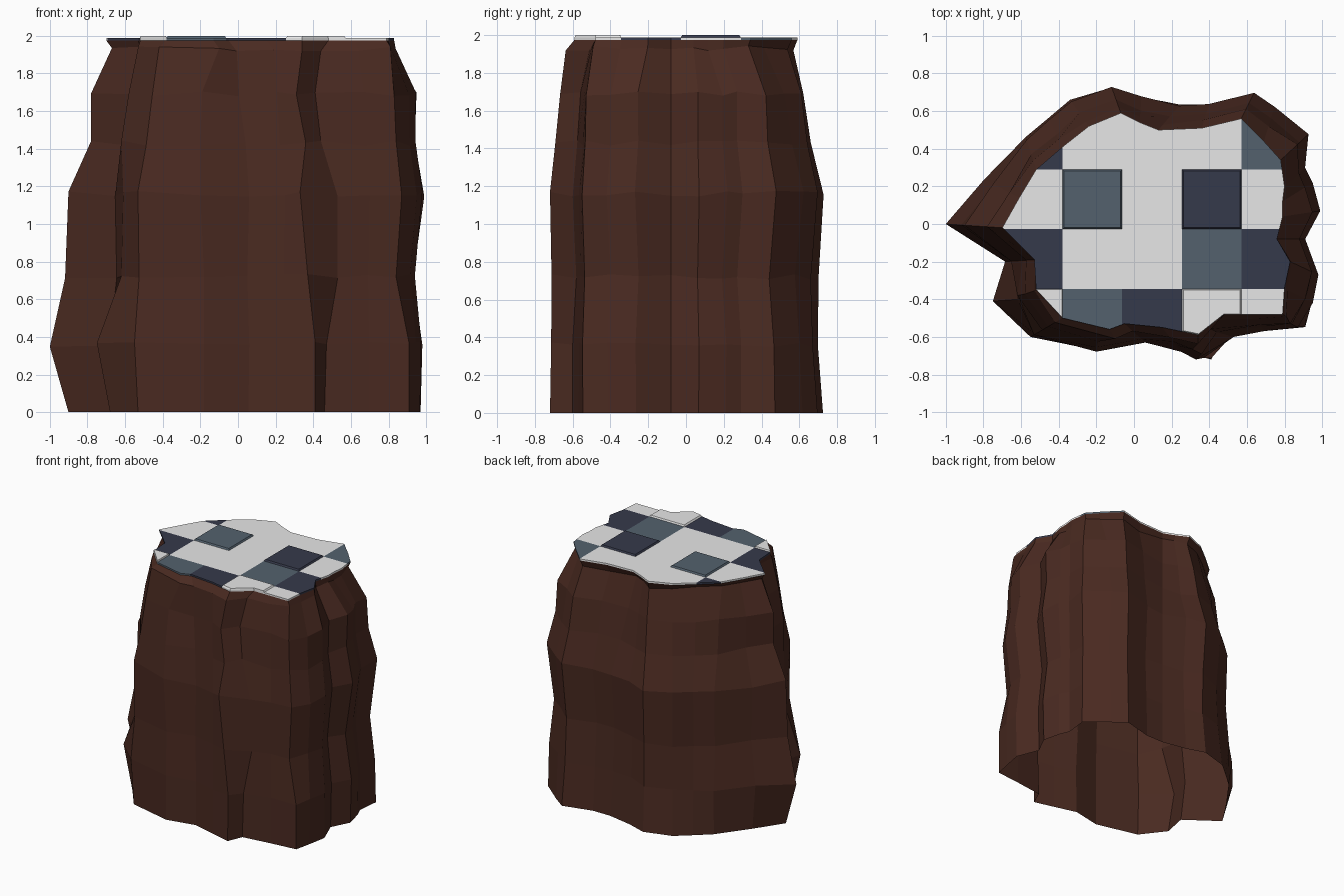
import bpy, bmesh, math, random
from mathutils import Vector

random.seed(4)
old_cube = bpy.data.objects.get("Cube")
if old_cube:
    bpy.data.objects.remove(old_cube)


def make_material(name, colour):
    mat = bpy.data.materials.new(name)
    mat.use_nodes = True
    rgba = (*colour, 1)
    mat.diffuse_color = rgba
    for node in mat.node_tree.nodes:
        if node.type == 'BSDF_PRINCIPLED':
            node.inputs["Base Color"].default_value = rgba
            node.inputs["Roughness"].default_value = 0.9
    return mat


def finish(name, bm, materials):
    mesh = bpy.data.meshes.new(name)
    bm.to_mesh(mesh)
    bm.free()
    for mat in materials:
        mesh.materials.append(mat)
    obj = bpy.data.objects.new(name, mesh)
    bpy.context.collection.objects.link(obj)
    return obj


brown = make_material("brown rock", (.068, .023, .015))
light = make_material("light tile", (.8, .8, .8))
slate = make_material("slate blue tile", (.087, .12, .155))
navy = make_material("dark navy tile", (.036, .041, .07))

# Plateau outline, and the matching outline where the rock is widest
rim = [(-.70, -.02), (-.61, .14), (-.52, .29), (-.38, .41), (-.24, .52),
       (-.07, .59), (.03, .54), (.13, .50), (.36, .51), (.57, .56),
       (.69, .44), (.78, .34), (.80, .2), (.79, .12), (.79, .04),
       (.76, -.08), (.83, -.2), (.80, -.34), (.79, -.48), (.62, -.48),
       (.48, -.48), (.34, -.59), (.15, -.55), (-.05, -.53), (-.13, -.56),
       (-.38, -.5), (-.52, -.35), (-.53, -.19)]
foot = [(-1, 0), (-.8, .24), (-.58, .48), (-.46, .57), (-.34, .66),
        (-.12, .73), (.04, .68), (.25, .64), (.4, .64), (.64, .70),
        (.75, .63), (.93, .48), (.91, .3), (.95, .22), (.99, .07),
        (.91, -.08), (.98, -.27), (.95, -.42), (.93, -.55), (.7, -.57),
        (.49, -.6), (.41, -.72), (.25, -.68), (.06, -.63), (-.18, -.68),
        (-.55, -.6), (-.75, -.41), (-.69, -.2)]
rim.reverse()
foot.reverse()

# Each level: height, then how far the rock bulges to -x, +x, front and back
levels = [(0, .67, .9, 1, 1), (.36, 1, .95, 1, .8), (.72, .73, .7, .95, .75),
          (1.16, .67, 1, 1, .95), (1.43, .27, .75, .77, .5),
          (1.69, .27, .8, .55, .2), (1.93, -.1, 0, .4, -.2),
          (1.975, 0, 0, 0, 0)]

# Ridges that wander sideways as they climb: x at each level below the rim
ridges = {(.41, -.72): [.41, .41, .37, .33, .36, .31, .34],
          (.49, -.6): [.46, .47, .53, .53, .44, .41, .44],
          (.93, -.55): [.91, .91, .84, .87, .84, .83, .81],
          (-.18, -.68): [-.18, -.18, -.18, -.2, -.2, -.19, -.1],
          (-.75, -.41): [-.68, -.75, -.62, -.61, -.62, -.58, -.53]}


def bulge(point, level):
    z, minus_x, plus_x, front, back = level
    x, y = point
    side = plus_x if x > 0 else minus_x
    face = back if y > 0 else front
    wx, wy = abs(x) ** 2, (abs(y) * 1.4) ** 2
    return (side * wx + face * wy) / (wx + wy)


# Rock column: faceted rings, open underneath
bm = bmesh.new()
rings = []
for n, level in enumerate(levels):
    z = level[0]
    rough = n < len(levels) - 1
    ring = []
    for inner, outer in zip(rim, foot):
        t = bulge(outer, level)
        if rough and abs(outer[0]) < .9:
            t = min(1, t + random.uniform(-.05, .05))
        p = Vector(inner).lerp(Vector(outer), t)
        if rough and outer in ridges:
            p.x = ridges[outer][n]
        lift = random.uniform(-.015, .015) if rough and z > 0 else 0
        ring.append(bm.verts.new((p.x, p.y, z + lift)))
    rings.append(ring)
count = len(rim)
for low, high in zip(rings, rings[1:]):
    for i in range(count):
        j = (i + 1) % count
        bm.faces.new((low[i], low[j], high[j], high[i]))
finish("rock_column", bm, [brown])

# Tiled plateau: L light, S slate, N navy, rows from front to back;
# lower case letters are raised tiles
pattern = ["lSNlL", "NLLSN", "LsLnL", "NLLLS"]
tile, left_edge, front_edge = .3175, -.6975, -.6625
top_z, slab, raise_by = 1.988, .013, .012


def tile_letter(p):
    col = math.floor((p.x - left_edge) / tile)
    row = math.floor((p.y - front_edge) / tile)
    return pattern[max(0, min(3, row))][max(0, min(4, col))]


bm = bmesh.new()
bm.faces.new([bm.verts.new((x, y, top_z)) for x, y in rim])


def cut(position, axis):
    geom = bm.verts[:] + bm.edges[:] + bm.faces[:]
    bmesh.ops.bisect_plane(bm, geom=geom, plane_co=axis * position,
                           plane_no=axis)


for k in range(1, 5):
    cut(left_edge + k * tile, Vector((1, 0, 0)))
    cut(front_edge + k * tile, Vector((0, 1, 0)))

# Thin rim around the plateau
top_faces = bm.faces[:]
border = [e for e in bm.edges if e.is_boundary]
skirt = bmesh.ops.extrude_edge_only(bm, edges=border)["geom"]
for v in skirt:
    if isinstance(v, bmesh.types.BMVert):
        v.co.z -= slab

# Raised tiles with slightly sloping sides
raised = [f for f in top_faces
          if tile_letter(f.calc_center_median()).islower()]
for face in raised:
    corners = face.verts[:]
    middle = face.calc_center_median() 
    lifted = [bm.verts.new(v.co.lerp(middle, .05) + Vector((0, 0, raise_by)))
              for v in corners]
    bm.faces.new(lifted)
    for i in range(len(corners)):
        j = (i + 1) % len(corners)
        bm.faces.new((corners[i], corners[j], lifted[j], lifted[i]))
bmesh.ops.delete(bm, geom=raised, context='FACES_ONLY')

# Colour every face by the tile it belongs to
bm.normal_update()
for face in bm.faces:
    inside = face.calc_center_median() - face.normal * .01
    face.material_index = "LSN".index(tile_letter(inside).upper())
finish("tiled_plateau", bm, [light, slate, navy])
